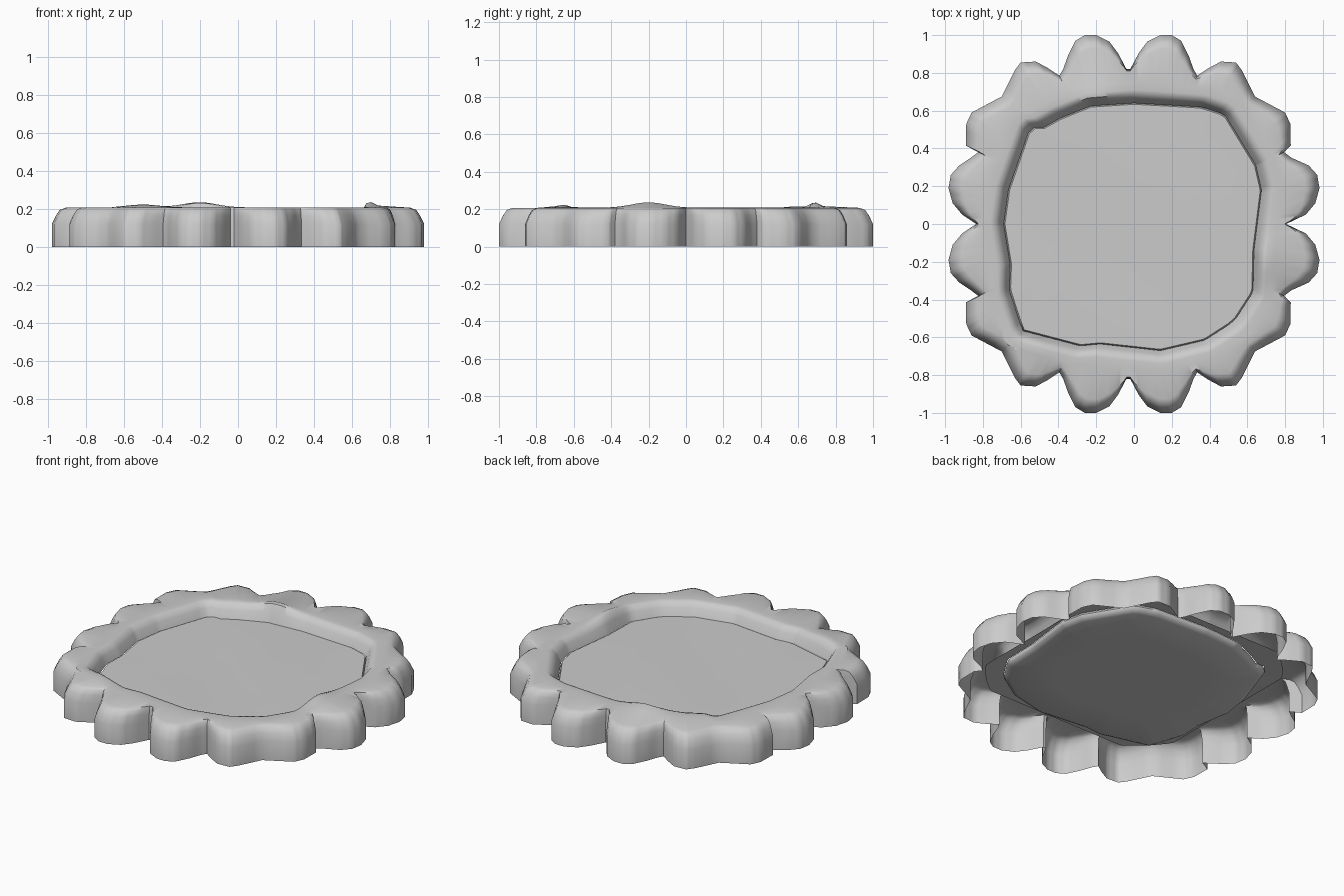
import bpy, bmesh, math

if "Cube" in bpy.data.objects:
    bpy.data.objects.remove(bpy.data.objects["Cube"])

# One quarter of the scalloped outline (left side to back), four lobes
quarter = [(-.835, 0), (-.91, .05), (-.96, .11), (-.982, .19), (-.97, .26), (-.925, .31), (-.865, .35),
           (-.825, .38), (-.89, .415), (-.888, .53), (-.86, .59), (-.70, .675), (-.63, .815),
           (-.60, .855), (-.52, .86), (-.455, .825), (-.395, .785), (-.375, .82), (-.35, .89),
           (-.31, .97), (-.26, 1), (-.20, 1), (-.13, .965), (-.085, .905), (-.04, .82)]
# Irregular outline of the recessed floor, clockwise from the back
floor_pts = [(0, .64), (.355, .62), (.48, .58), (.52, .515), (.645, .31), (.675, .18), (.655, .02),
             (.635, -.14), (.63, -.36), (.53, -.515), (.375, -.615), (.14, -.67), (-.18, -.635),
             (-.285, -.645), (-.59, -.565), (-.66, -.35), (-.655, -.215), (-.69, 0), (-.665, .18),
             (-.55, .51), (-.48, .51), (-.39, .56), (-.23, .625)]


def mirror_x(p):
    # the outline mirrors about x = -0.03, apart from the two side lobes
    x, y = p
    return (-x - .06 + (.06 if y < .33 and x < -.88 else .03 if y < .39 else 0), y)


back = quarter + [mirror_x(p) for p in reversed(quarter)]
control = back + [(x, -y) for x, y in reversed(back[1:-1])]

# Subdivide the outline evenly
SUB = 3
outline = []
for i, a in enumerate(control):
    b = control[(i + 1) % len(control)]
    outline += [(a[0] + (b[0] - a[0]) * k / SUB, a[1] + (b[1] - a[1]) * k / SUB) for k in range(SUB)]


def floor_radius(dx, dy):
    # distance from the centre to the floor outline along a unit direction
    for i, a in enumerate(floor_pts):
        b = floor_pts[(i + 1) % len(floor_pts)]
        ex, ey = b[0] - a[0], b[1] - a[1]
        den = dx * ey - dy * ex
        if abs(den) < 1e-9:
            continue
        t = (a[0] * ey - a[1] * ex) / den
        s = (a[0] * dy - a[1] * dx) / den
        if t > 0 and -1e-6 <= s <= 1 + 1e-6:
            return t
    return .65


def bump(x, y):
    # gentle swellings along the crest of the rim
    peaks = [(-.53, -.75), (-.55, .72), (.70, -.2), (-.2, .67)]
    return sum(.028 * math.exp(-((x - a) ** 2 + (y - b) ** 2) / .016) for a, b in peaks)


def loft(name, rings, centers=(None, None)):
    bm = bmesh.new()
    rows = [[bm.verts.new(p) for p in ring] for ring in rings]
    n = len(rows[0])
    for r0, r1 in zip(rows, rows[1:]):
        for i in range(n):
            j = (i + 1) % n
            bm.faces.new((r0[i], r0[j], r1[j], r1[i]))
    # close the first and last ring onto centre points where given
    for c, row in zip(centers, (rows[0], rows[-1])):
        if c:
            v = bm.verts.new(c)
            for i in range(n):
                bm.faces.new((row[i], row[(i + 1) % n], v))
    bmesh.ops.recalc_face_normals(bm, faces=bm.faces[:])
    bm.normal_update()
    top = max(bm.faces, key=lambda f: f.calc_center_median().z)
    if top.normal.z < 0:
        bmesh.ops.reverse_faces(bm, faces=bm.faces[:])
    me = bpy.data.meshes.new(name)
    bm.to_mesh(me)
    bm.free()
    ob = bpy.data.objects.new(name, me)
    bpy.context.collection.objects.link(ob)
    bpy.ops.object.select_all(action='DESELECT')
    ob.select_set(True)
    bpy.context.view_layer.objects.active = ob
    bpy.ops.object.shade_smooth_by_angle(angle=math.radians(50))
    return ob


# Directions, outer radii and floor radii
rays = []
for x, y in outline:
    r = math.hypot(x, y)
    rays.append((x / r, y / r, r, floor_radius(x / r, y / r)))


def outer_ring(z, inset):
    # lobes are inset more than the notches between them
    ring = []
    for dx, dy, r, f in rays:
        k = r - inset * (.12 + .88 * min(1, max(0, (r - .83) / .15)))
        ring.append((dx * k, dy * k, z))
    return ring


def inner_ring(z, offset, swell=0):
    ring = []
    for dx, dy, r, f in rays:
        x, y = dx * (f + offset), dy * (f + offset)
        ring.append((x, y, z + swell * bump(x, y)))
    return ring


def plate_ring(z):
    # rounded square hidden below the rim
    ring = []
    for dx, dy, r, f in rays:
        k = max(f + .01, min(.69 / max(abs(dx), abs(dy)), .84, r - .03))
        ring.append((dx * k, dy * k, z))
    return ring


# Scalloped rim: straight wall, rounded shoulder, flat top, crest,
# basin side, then a flat underside ledge
loft("scalloped_rim", [outer_ring(0, 0), outer_ring(.12, 0), outer_ring(.165, .022),
                       outer_ring(.195, .043), outer_ring(.207, .075),
                       inner_ring(.205, .11, .5), inner_ring(.208, .07, 1),
                       inner_ring(.203, .045, 1), inner_ring(.175, .022, .5),
                       inner_ring(.128, 0), plate_ring(.125)])


def floor_ring(k, z, wave=0):
    return [(dx * f * k, dy * f * k,
             z + wave * (1 - k) * math.sin(5 * dx * f * k + 4 * dy * f * k)) for dx, dy, r, f in rays]


# Recessed floor slab: soft edge and a faint waviness on top
steps = (.8, .6, .4, .2)
loft("tray_floor", [floor_ring(k, .09) for k in (.3, .6, .95)]
     + [floor_ring(.99, .102), floor_ring(1.0, .118), floor_ring(.99, .132)]
     + [floor_ring(k, .133, .006) for k in steps],
     ((0, 0, .09), (0, 0, .133)))
